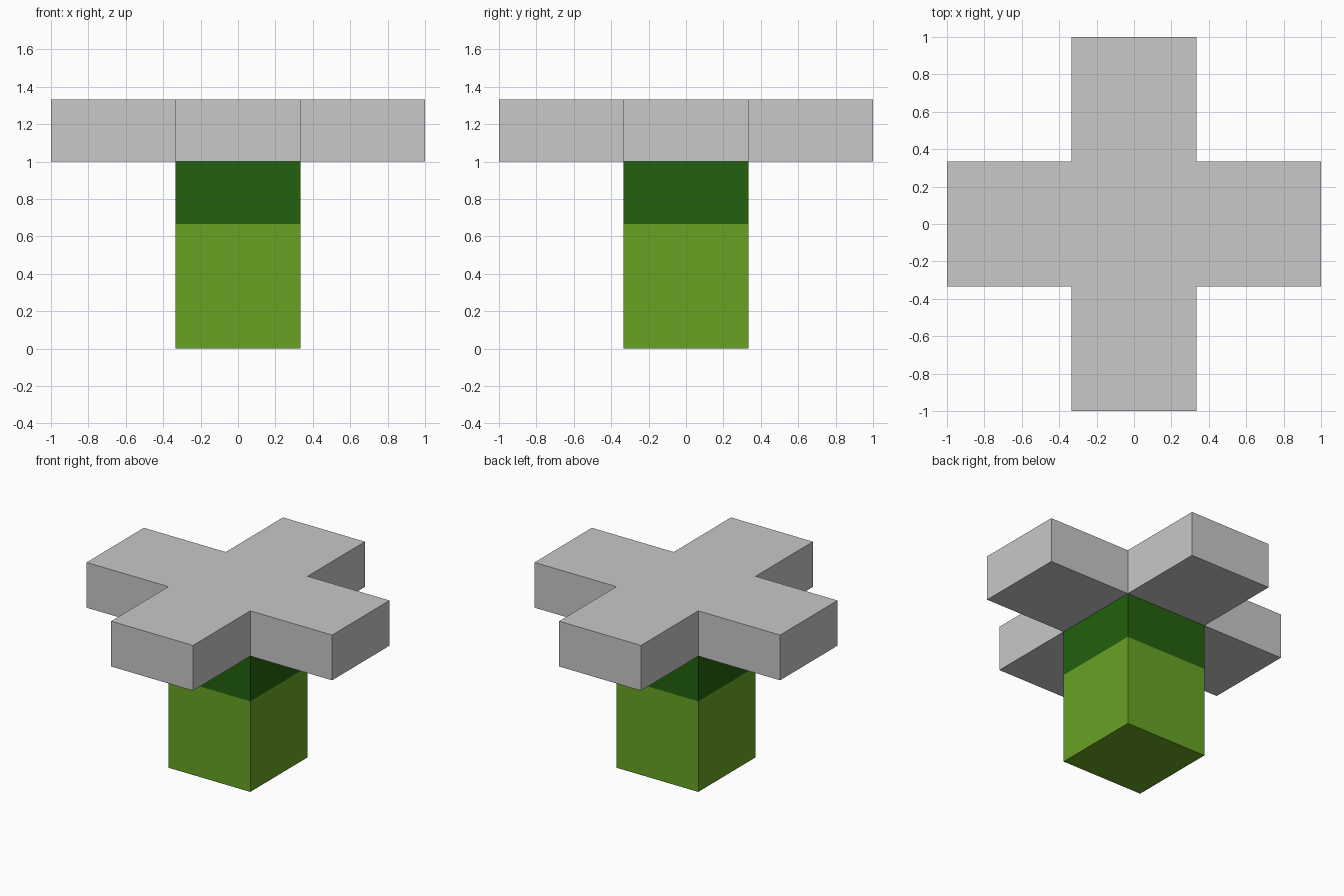
import bpy, bmesh
from mathutils import Vector

if "Cube" in bpy.data.objects:
    bpy.data.objects.remove(bpy.data.objects["Cube"])

T = 1 / 3  # grid unit: half width of stem and arms


def material(name, rgb):
    m = bpy.data.materials.new(name)
    m.diffuse_color = (*rgb, 1)
    m.use_nodes = True
    m.node_tree.nodes["Principled BSDF"].inputs["Base Color"].default_value = m.diffuse_color
    return m


def prism(name, outline, z0, z1, mats, cut=None):
    """Extrude a flat outline from z0 to z1, optionally split at height cut."""
    bm = bmesh.new()
    base = bm.faces.new([bm.verts.new((x, y, z0)) for x, y in outline])
    top = bmesh.ops.extrude_face_region(bm, geom=[base], use_keep_orig=True)
    verts = [v for v in top["geom"] if isinstance(v, bmesh.types.BMVert)]
    bmesh.ops.translate(bm, verts=verts, vec=(0, 0, z1 - z0))
    if cut is not None:
        geom = bm.verts[:] + bm.edges[:] + bm.faces[:]
        bmesh.ops.bisect_plane(bm, geom=geom, plane_co=Vector((0, 0, cut)),
                               plane_no=Vector((0, 0, 1)))
        for f in bm.faces:
            f.material_index = int(f.calc_center_median().z > cut)
    bmesh.ops.recalc_face_normals(bm, faces=bm.faces)
    mesh = bpy.data.meshes.new(name)
    bm.to_mesh(mesh)
    bm.free()
    for m in mats:
        mesh.materials.append(m)
    obj = bpy.data.objects.new(name, mesh)
    bpy.context.collection.objects.link(obj)
    return obj


light_green = material("light green", (0.138, 0.362, 0.0176))
dark_green = material("dark green", (0.0168, 0.119, 0.0044))
grey = material("pale grey", (0.578, 0.578, 0.591))

# Square stem with a dark band at the top
prism("stem", [(-T, -T), (T, -T), (T, T), (-T, T)], 0, 1,
      [light_green, dark_green], cut=2 * T)

# Cross-shaped head: one arm's three corners, turned four times
cross = []
arm = [(T, -T), (1, -T), (1, T)]
for _ in range(4):
    cross += arm
    arm = [(-y, x) for x, y in arm]
prism("cross_head", cross, 1, 1 + T, [grey])
